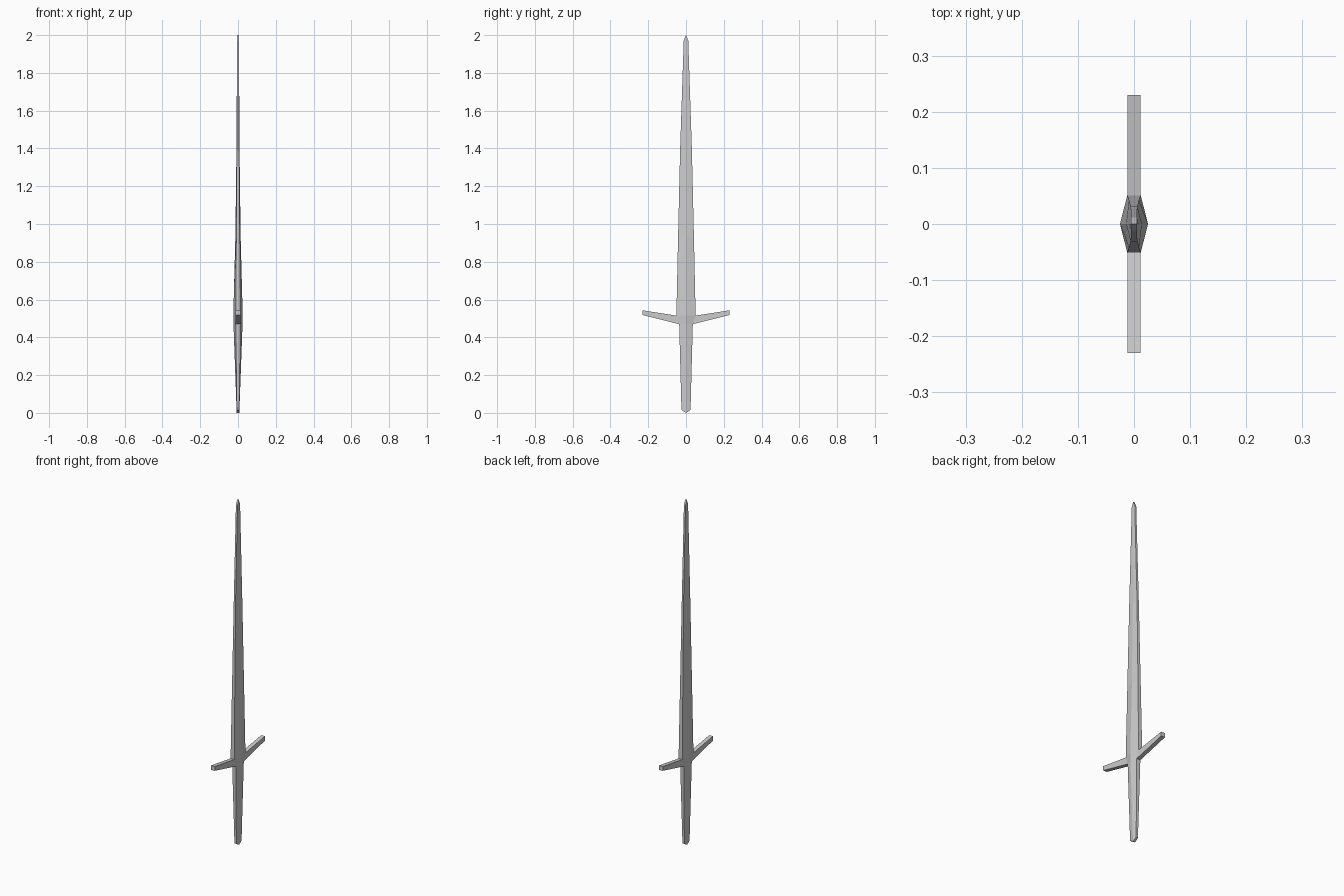
import bpy

if "Cube" in bpy.data.objects:
    bpy.data.objects.remove(bpy.data.objects["Cube"])

def mesh_object(name, verts, faces):
    mesh = bpy.data.meshes.new(name)
    mesh.from_pydata(verts, [], faces)
    mesh.update()
    obj = bpy.data.objects.new(name, mesh)
    bpy.context.collection.objects.link(obj)
    return obj

def loft(name, stations):
    """Six-sided loft; station = edge z, ridge z, half width, edge and ridge half thickness."""
    verts, faces = [], []
    for z, zc, w, e, r in stations:
        verts += [(r, 0, zc), (e, w, z), (-e, w, z),
                  (-r, 0, zc), (-e, -w, z), (e, -w, z)]
    for k in range(len(stations) - 1):
        a, b = 6 * k, 6 * k + 6
        faces += [(a + i, a + (i + 1) % 6, b + (i + 1) % 6, b + i) for i in range(6)]
    # End caps are split along the ridge so they can be pointed
    t = 6 * (len(stations) - 1)
    faces += [(0, 3, 2, 1), (0, 5, 4, 3),
              (t, t + 1, t + 2, t + 3), (t, t + 3, t + 4, t + 5)]
    return mesh_object(name, verts, faces)

# Grip and blade share one faceted, ridged body
loft("grip_and_blade", [
    (0.015, 0.0, 0.024, 0.006, 0.007),
    (0.47, 0.47, 0.036, 0.012, 0.024),
    (0.515, 0.515, 0.051, 0.012, 0.025),
    (0.93, 0.93, 0.042, 0.009, 0.014),
    (1.40, 1.40, 0.031, 0.006, 0.008),
    (1.97, 2.0, 0.012, 0.005, 0.005),
])

# Upswept crossguard: mirrored side profile extruded across x
half = [(0.036, 0.47), (0.23, 0.518), (0.23, 0.543), (0.05, 0.515)]
outline = half + [(-y, z) for y, z in reversed(half)]
n, t = len(outline), 0.012
verts = [(x, y, z) for x in (-t, t) for y, z in outline]
faces = [tuple(reversed(range(n))), tuple(range(n, 2 * n))]
faces += [(i, (i + 1) % n, n + (i + 1) % n, n + i) for i in range(n)]
mesh_object("crossguard", verts, faces)
